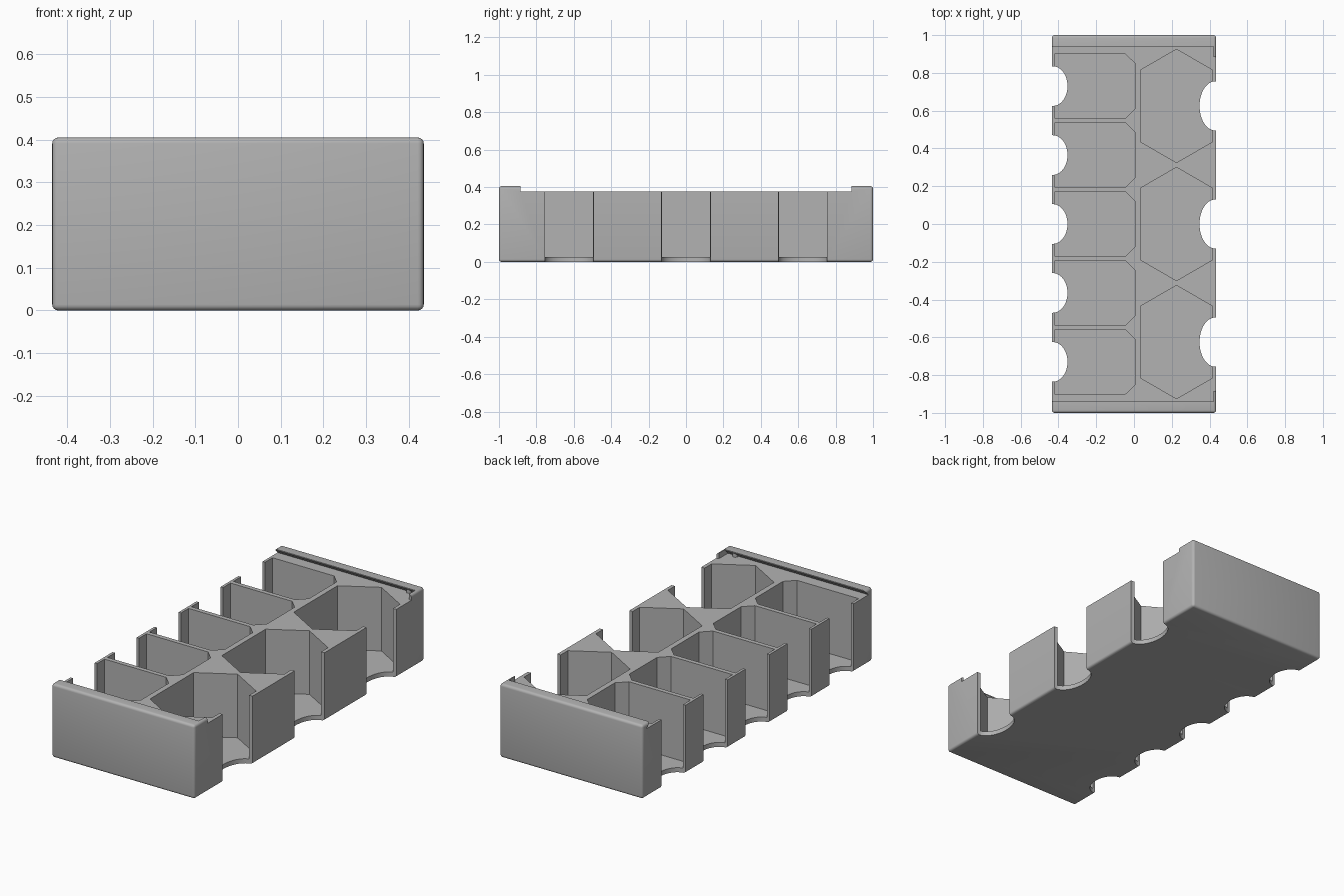
import bpy, bmesh, math
from mathutils import Vector

if "Cube" in bpy.data.objects:
    bpy.data.objects.remove(bpy.data.objects["Cube"], do_unlink=True)

HALF_X, HALF_Y, TOP = 0.435, 1.0, 0.405
FLOOR, SHELF = 0.025, 0.375

grey = bpy.data.materials.new("light grey plastic")
grey.use_nodes = True
colour = (0.45, 0.45, 0.45, 1)
grey.diffuse_color = colour
grey.node_tree.nodes["Principled BSDF"].inputs["Base Color"].default_value = colour


def prism(name, outline, sweep):
    """Extrude a closed outline of 3D points along the sweep vector."""
    bm = bmesh.new()
    face = bm.faces.new([bm.verts.new(p) for p in outline])
    grown = bmesh.ops.extrude_face_region(bm, geom=[face])["geom"]
    moved = [v for v in grown if isinstance(v, bmesh.types.BMVert)]
    bmesh.ops.translate(bm, verts=moved, vec=Vector(sweep))
    bmesh.ops.recalc_face_normals(bm, faces=bm.faces)
    mesh = bpy.data.meshes.new(name)
    bm.to_mesh(mesh)
    bm.free()
    mesh.materials.append(grey)
    obj = bpy.data.objects.new(name, mesh)
    bpy.context.collection.objects.link(obj)
    return obj


def upright(name, points, low, high):
    return prism(name, [(x, y, low) for x, y in points], (0, 0, high - low))


def apply_modifier(obj, mod):
    bpy.context.view_layer.objects.active = obj
    bpy.ops.object.modifier_apply(modifier=mod.name)


def cut(obj, cutter):
    mod = obj.modifiers.new("cut", 'BOOLEAN')
    mod.operation, mod.solver, mod.object = 'DIFFERENCE', 'EXACT', cutter
    apply_modifier(obj, mod)
    bpy.data.objects.remove(cutter, do_unlink=True)


def rectangle(x0, x1, y):
    return [(x0, -y), (x1, -y), (x1, y), (x0, y)]


def scallop(x, y, rx, ry):
    """Half ellipse finger notch, open towards the outside of the tray."""
    side = math.copysign(1, x)
    arc = [math.pi * i / 32 - math.pi / 2 for i in range(33)]
    points = [(x - side * rx * math.cos(a), y + ry * math.sin(a)) for a in arc]
    return points + [(side * 0.6, y + ry), (side * 0.6, y - ry)]


# Solid tray with rounded outer edges
tray = upright("tray", rectangle(-HALF_X, HALF_X, HALF_Y), 0, TOP)
bevel = tray.modifiers.new("rounding", 'BEVEL')
bevel.width, bevel.segments = 0.014, 4
apply_modifier(tray, bevel)

# Dovetail lid slot, stopped short of the left end by two small corners
slot = [(-0.6, -0.965, SHELF), (-0.6, 0.965, SHELF),
        (-0.6, 0.94, 0.4), (-0.6, 0.94, 0.5),
        (-0.6, -0.94, 0.5), (-0.6, -0.94, 0.4)]
cut(tray, prism("lid_slot_cutter", slot, (0.6 + 0.42, 0, 0)))
cut(tray, upright("slot_end_cutter", rectangle(0.3, 0.6, 0.885), SHELF, 0.6))

# Five chamfered pockets and their finger notches
for i in range(-2, 3):
    y, h, c = i * 0.365, 0.17, 0.05
    pocket = [(-0.42, y - h), (0.005 - c, y - h), (0.005, y - h + c),
              (0.005, y + h - c), (0.005 - c, y + h), (-0.42, y + h)]
    cut(tray, upright("pocket_cutter", pocket, FLOOR, 0.6))
    cut(tray, upright("notch_cutter", scallop(-0.43, y, 0.078, 0.105), -0.1, 0.6))

# Three hexagonal pockets and their finger notches
for i in range(-1, 2):
    y = i * 0.625
    hexagon = [(0.035, y - 0.19), (0.225, y - 0.3), (0.415, y - 0.19),
               (0.415, y + 0.19), (0.225, y + 0.3), (0.035, y + 0.19)]
    cut(tray, upright("hexagon_cutter", hexagon, FLOOR, 0.6))
    cut(tray, upright("notch_cutter", scallop(0.43, y, 0.083, 0.13), -0.1, 0.6))

# Small catches that hold the lid closed
catches = []
for side in (-1, 1):
    ring = [(0.37 + 0.014 * math.cos(math.tau * i / 16),
             side * 0.958 + 0.014 * math.sin(math.tau * i / 16)) for i in range(16)]
    catches.append(upright("lid_catch", ring, SHELF - 0.01, 0.395))

# Smooth only the rounded surfaces
bpy.ops.object.select_all(action='DESELECT')
for obj in [tray] + catches:
    obj.select_set(True)
bpy.context.view_layer.objects.active = tray
bpy.ops.object.shade_smooth_by_angle(angle=math.radians(30))
